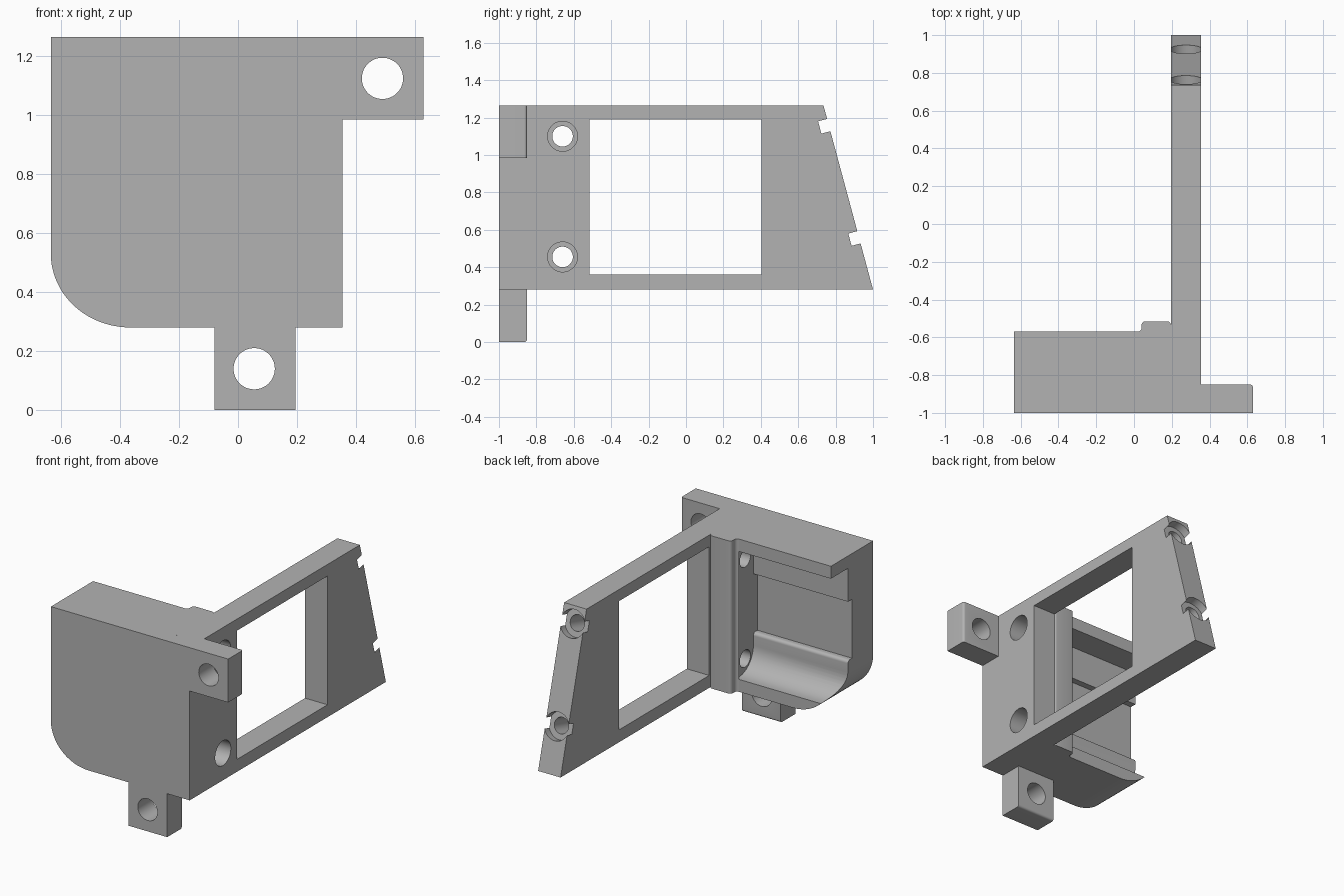
import bpy
import bmesh
from math import cos, sin, pi, atan2
from mathutils import Vector

if "Cube" in bpy.data.objects:
    bpy.data.objects.remove(bpy.data.objects["Cube"], do_unlink=True)

grey = bpy.data.materials.new("plain_grey")
grey.use_nodes = True
grey.diffuse_color = (0.45, 0.45, 0.45, 1)
grey.node_tree.nodes["Principled BSDF"].inputs["Base Color"].default_value = (0.45, 0.45, 0.45, 1)


def arc(cu, cv, ru, rv, start, end, steps=12):
    """Points on an ellipse arc, angles in degrees."""
    angles = [(start + (end - start) * i / steps) * pi / 180 for i in range(steps + 1)]
    return [(cu + ru * cos(a), cv + rv * sin(a)) for a in angles]


def rect(u0, u1, v0, v1):
    return [(u0, v0), (u1, v0), (u1, v1), (u0, v1)]


def prism(name, points, axis, lo, hi):
    """Extrude a 2D outline along an axis; the outline uses the other two axes in order."""
    def place(u, v, w):
        return {"x": (w, u, v), "y": (u, w, v), "z": (u, v, w)}[axis]
    bm = bmesh.new()
    a = [bm.verts.new(place(u, v, lo)) for u, v in points]
    b = [bm.verts.new(place(u, v, hi)) for u, v in points]
    bm.faces.new(a)
    bm.faces.new(b[::-1])
    for i in range(len(points)):
        j = (i + 1) % len(points)
        bm.faces.new((a[i], b[i], b[j], a[j]))
    bmesh.ops.recalc_face_normals(bm, faces=bm.faces)
    mesh = bpy.data.meshes.new(name)
    bm.to_mesh(mesh)
    bm.free()
    obj = bpy.data.objects.new(name, mesh)
    bpy.context.collection.objects.link(obj)
    mesh.materials.append(grey)
    return obj


def rod(name, start, end, radius):
    """Round cutter between two points."""
    start, end = Vector(start), Vector(end)
    d = end - start
    bpy.ops.mesh.primitive_cylinder_add(vertices=48, radius=radius, depth=d.length,
                                        location=(start + end) / 2,
                                        rotation=d.to_track_quat("Z", "Y").to_euler())
    obj = bpy.context.object
    obj.name = name
    obj.data.materials.append(grey)
    return obj


def cut(obj, cutters):
    for c in cutters:
        c.hide_render = True
        mod = obj.modifiers.new("cut", "BOOLEAN")
        mod.operation = "DIFFERENCE"
        mod.solver = "EXACT"
        mod.object = c
        bpy.context.view_layer.objects.active = obj
        bpy.ops.object.modifier_apply(modifier=mod.name)
        bpy.data.objects.remove(c, do_unlink=True)


TOP, BASE = 1.265, 0.28
ARM_IN, ARM_OUT = 0.195, 0.355
screw_spots = [(-0.66, 1.1), (-0.66, 0.455)]

# Front block with one rounded lower corner
block = prism("front_block",
              [(-0.635, TOP)] + arc(-0.365, 0.53, 0.27, 0.25, 180, 270, 20)
              + [(ARM_IN, BASE), (ARM_IN, TOP)], "y", -1, -0.57)

# Stepped pocket, open to the back and the side, with a curved floor
pocket = [(-0.5, 1.185), (-0.744, 1.185), (-0.744, 0.97), (-0.785, 0.97), (-0.785, 0.59)]
pocket += arc(-0.764, 0.57, 0.02, 0.02, 90, 0, 6)
pocket += arc(-0.594, 0.51, 0.15, 0.15, 180, 270)
pocket += [(-0.5, 0.36)]
cut(block, [prism("pocket_cutter", pocket, "x", -0.8, 0.04)])
cut(block, [rod("screw_cutter", (-0.1, y, z), (0.5, y, z), 0.055) for y, z in screw_spots])

# Rounded rib behind the block
rib = prism("rear_rib",
            arc(0.02, -0.55, 0.02, 0.02, -90, 0, 6)
            + arc(0.06, -0.535, 0.02, 0.02, 180, 90, 6)
            + arc(0.175, -0.535, 0.02, 0.02, 90, 0, 6)
            + [(ARM_IN, -0.57)], "z", BASE, TOP)

# Long side arm with a slanted end and a window
arm = prism("side_arm", [(-1, BASE), (1, BASE), (0.735, TOP), (-1, TOP)], "x", ARM_IN, ARM_OUT)
cut(arm, [prism("window_cutter", rect(-0.515, 0.405, 0.36, 1.19), "x", 0, 1)])
for y, z in screw_spots:
    cut(arm, [rod("screw_cutter", (-0.1, y, z), (0.5, y, z), 0.055),
              rod("counterbore_cutter", (0.2, y, z), (0.5, y, z), 0.08)])

# Counterbored screw holes square to the slanted end
slope = 0.265 / (TOP - BASE)
normal = Vector((0, 1, slope)).normalized()
for z in (1.16, 0.56):
    mouth = Vector(((ARM_IN + ARM_OUT) / 2, 0.735 + (TOP - z) * slope, z))
    cut(arm, [rod("end_counterbore", mouth - normal * 0.05, mouth + normal * 0.1, 0.087),
              rod("end_screw", mouth - normal * 0.2, mouth + normal * 0.1, 0.05)])

# Mounting ears, each with one softened edge and a through hole
R = 0.015
upper = prism("upper_ear",
              [(ARM_OUT, -1), (0.63, -1)] + arc(0.63 - R, -0.85 - R, R, R, 0, 90, 6)
              + [(ARM_OUT, -0.85)], "z", 0.985, TOP)
lower = prism("lower_ear",
              [(-1, BASE), (-1, 0)] + arc(-0.85 - R, R, R, R, -90, 0, 6)
              + [(-0.85, BASE)], "x", -0.08, ARM_IN)
for ear, x, z in ((upper, 0.49, 1.125), (lower, 0.055, 0.14)):
    cut(ear, [rod("ear_hole_cutter", (x, -1.2, z), (x, -0.7, z), 0.07)])

# Smooth the curved faces and keep edges sharp
bpy.ops.object.select_all(action="DESELECT")
for obj in (block, rib, arm, upper, lower):
    obj.select_set(True)
bpy.context.view_layer.objects.active = block
bpy.ops.object.shade_smooth_by_angle(angle=pi / 6)
